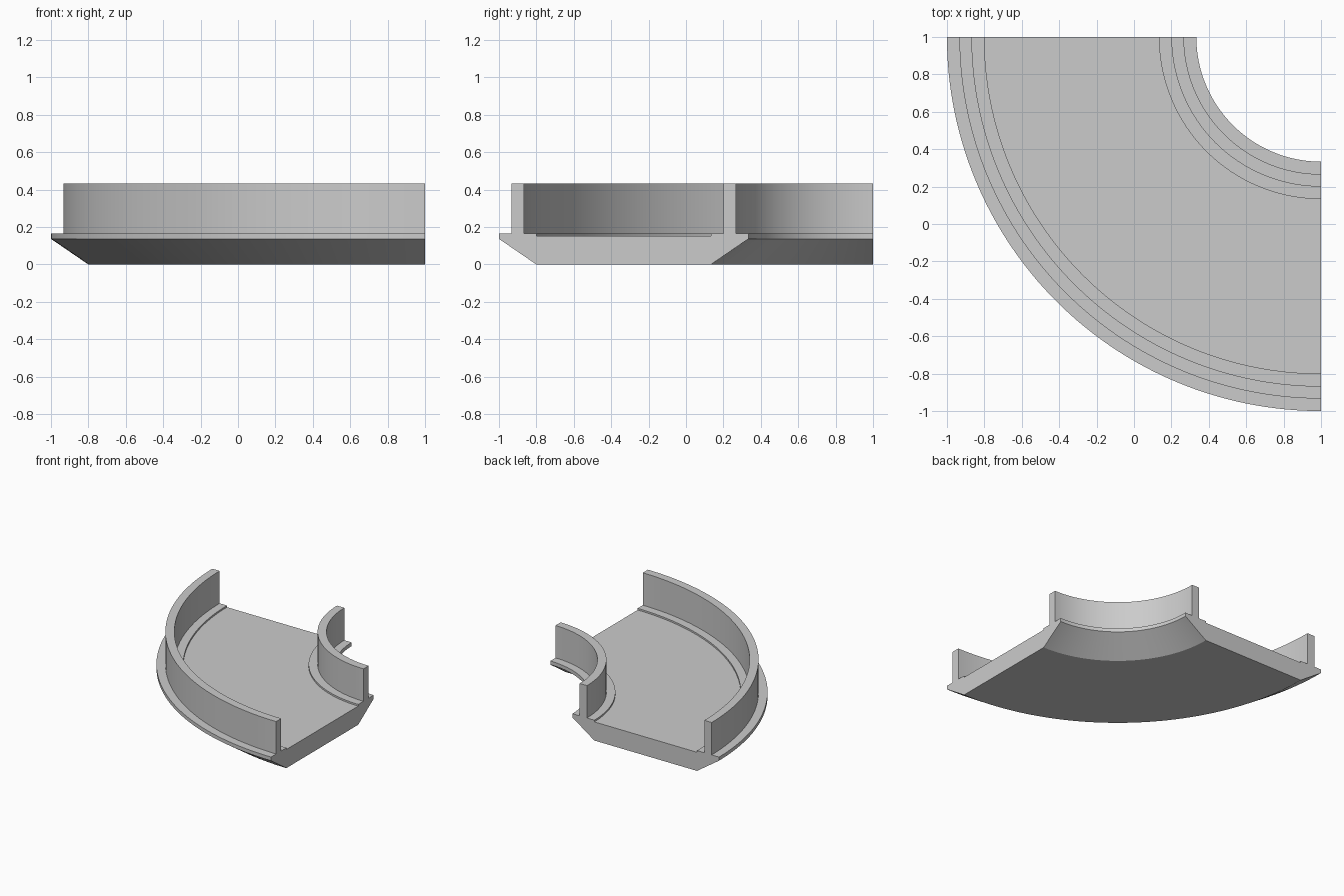
import bpy, bmesh, math
from mathutils import Vector

cube = bpy.data.objects.get("Cube")
if cube:
    bpy.data.objects.remove(cube, do_unlink=True)

# Single light grey material
grey = bpy.data.materials.new("light_grey")
grey.use_nodes = True
colour = (0.6, 0.6, 0.6, 1)
grey.diffuse_color = colour
grey.node_tree.nodes["Principled BSDF"].inputs["Base Color"].default_value = colour

# Key sizes: bend radii and heights
LIP, WALL_OUT, WALL_IN, LEDGE = 0, 0.0667, 0.1333, 0.2
R_IN, R_OUT = 0.6667, 2.0
Z_CHAMFER, Z_FLOOR, Z_LEDGE, Z_TOP = 0.137, 0.153, 0.167, 0.4333

# One side of the channel section, as (distance from edge, height)
side = [(LEDGE, 0), (LIP, Z_CHAMFER), (LIP, Z_LEDGE), (WALL_OUT, Z_LEDGE),
        (WALL_OUT, Z_TOP), (WALL_IN, Z_TOP), (WALL_IN, Z_LEDGE),
        (LEDGE, Z_LEDGE), (LEDGE, Z_FLOOR)]
section = [(R_OUT - d, z) for d, z in side]
section += [(R_IN + d, z) for d, z in reversed(side)]

# Sweep the section through a quarter turn about the back left corner
bm = bmesh.new()
verts = [bm.verts.new((1, 1 - r, z)) for r, z in section]
edges = [bm.edges.new((v, verts[(i + 1) % len(verts)])) for i, v in enumerate(verts)]
bmesh.ops.spin(bm, geom=verts + edges, cent=Vector((1, 1, 0)), axis=Vector((0, 0, 1)),
               angle=-math.pi / 2, steps=64, use_duplicate=False)

# Close the two cut ends
bmesh.ops.holes_fill(bm, edges=[e for e in bm.edges if e.is_boundary], sides=0)
bmesh.ops.recalc_face_normals(bm, faces=bm.faces[:])

mesh = bpy.data.meshes.new("curved_channel")
bm.to_mesh(mesh)
bm.free()
mesh.materials.append(grey)
channel = bpy.data.objects.new("curved_channel", mesh)
bpy.context.collection.objects.link(channel)

# Smooth curved walls, crisp corners
bpy.ops.object.select_all(action="DESELECT")
channel.select_set(True)
bpy.context.view_layer.objects.active = channel
bpy.ops.object.shade_smooth_by_angle(angle=math.radians(25))
